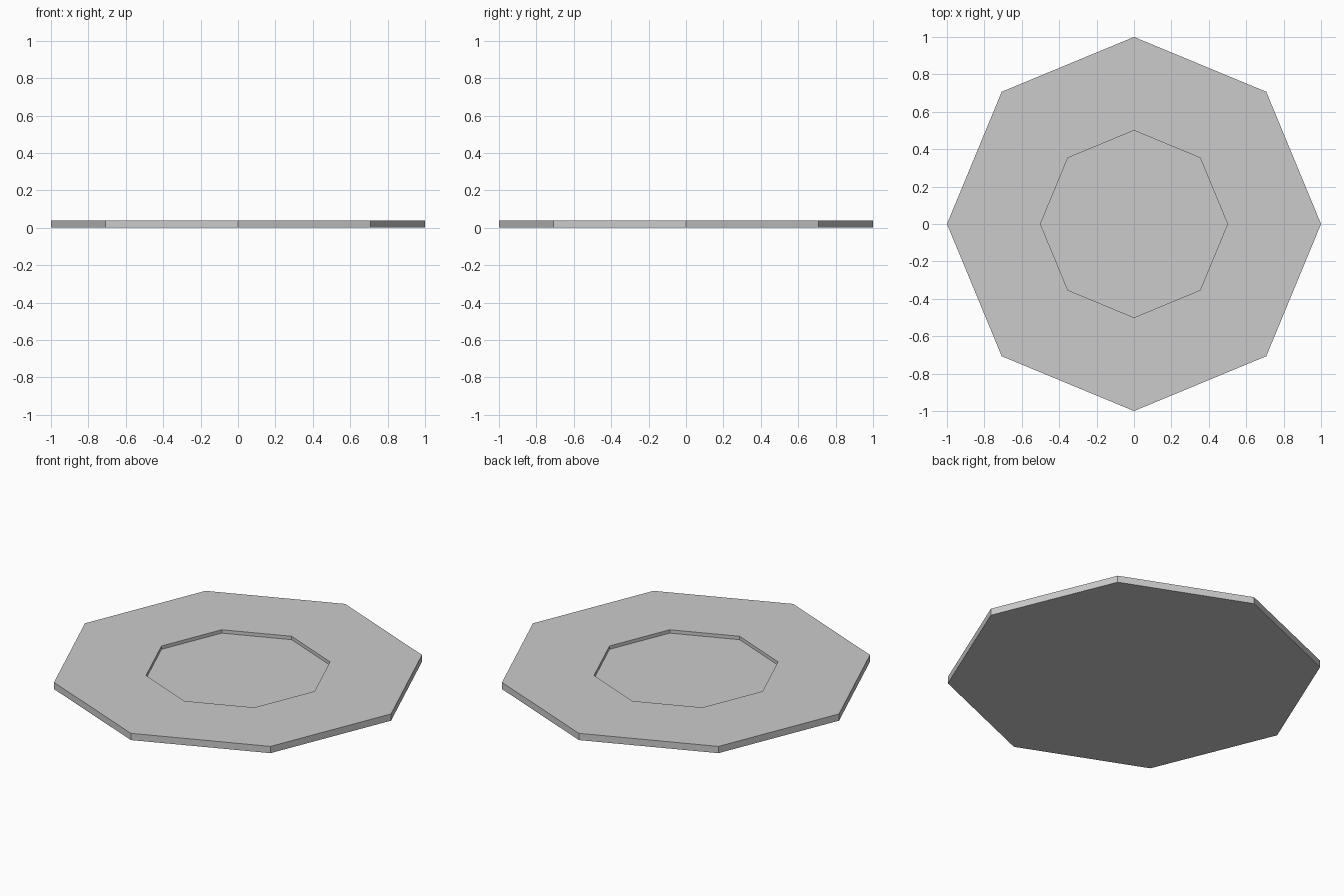
import bpy, bmesh
from math import cos, sin, pi

if "Cube" in bpy.data.objects:
    bpy.data.objects.remove(bpy.data.objects["Cube"])

SIDES = 8
# Profile (radius, height) from the underside, up the rim, down into the recess
PROFILE = [(1.0, 0.0), (1.0, 0.04), (0.5, 0.04), (0.5, 0.02)]

bm = bmesh.new()
rings = [[bm.verts.new((r * cos(2 * pi * i / SIDES), r * sin(2 * pi * i / SIDES), z))
          for i in range(SIDES)] for r, z in PROFILE]

# Outer wall, top face and recess wall
for a, b in zip(rings, rings[1:]):
    for i in range(SIDES):
        j = (i + 1) % SIDES
        bm.faces.new((a[i], a[j], b[j], b[i]))

# Underside and recess floor
bm.faces.new(rings[0][::-1])
bm.faces.new(rings[-1])

mesh = bpy.data.meshes.new("octagonal_plate")
bm.to_mesh(mesh)
bm.free()
plate = bpy.data.objects.new("octagonal_plate", mesh)
bpy.context.collection.objects.link(plate)
